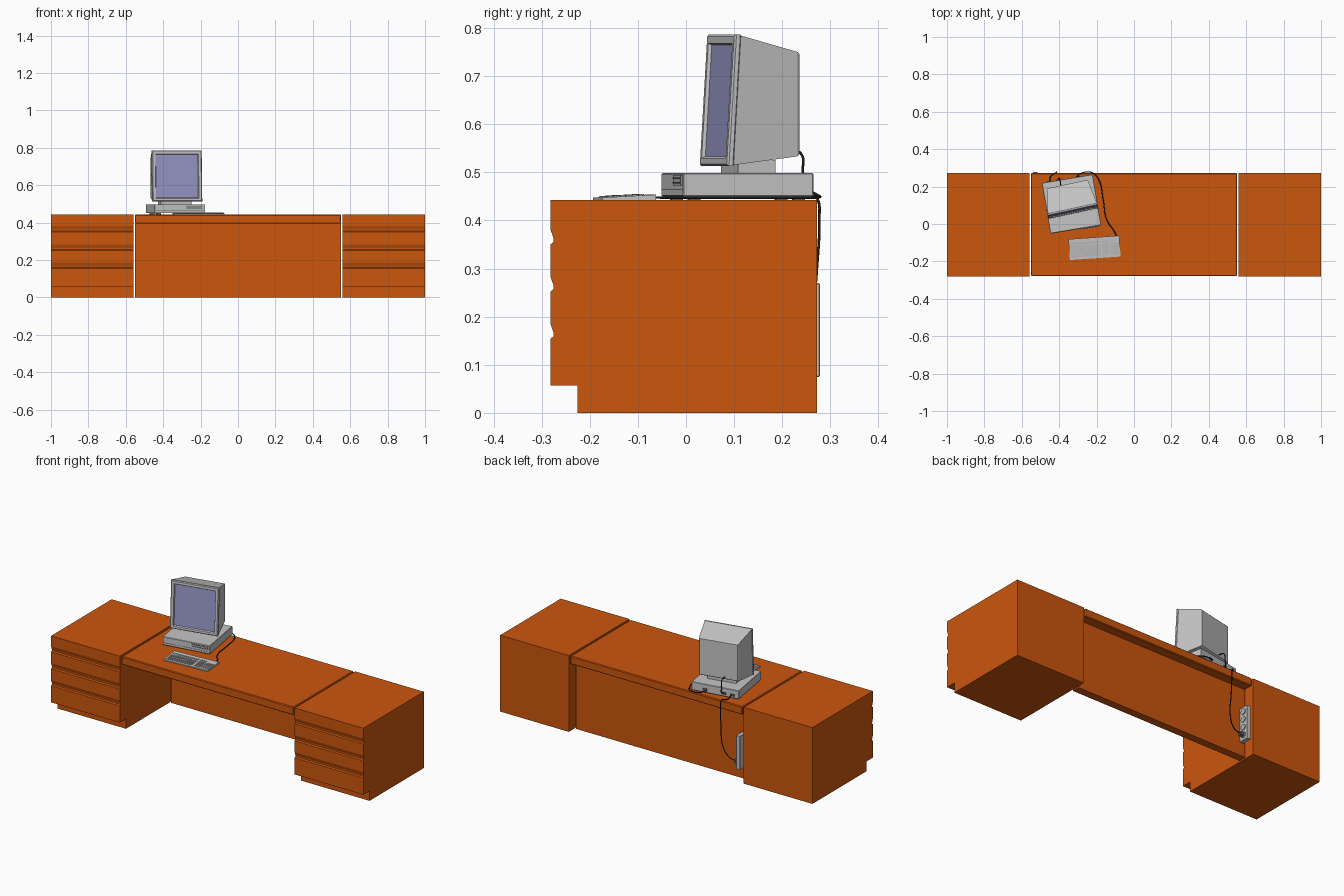
import bpy, bmesh, math
from mathutils import Matrix, Vector

if "Cube" in bpy.data.objects:
    bpy.data.objects.remove(bpy.data.objects["Cube"])


def mat(name, r, g, b):
    m = bpy.data.materials.new(name)
    m.diffuse_color = (r, g, b, 1)
    m.use_nodes = True
    m.node_tree.nodes["Principled BSDF"].inputs["Base Color"].default_value = m.diffuse_color
    return m


WOOD = mat("orange_wood", 0.6, 0.093, 0.004)
GREY = mat("light_grey", 0.56, 0.56, 0.56)
KEY = mat("key_grey", 0.46, 0.46, 0.46)
SCREEN = mat("screen_blue", 0.31, 0.31, 0.58)
DARK = mat("dark_grey", 0.12, 0.12, 0.12)
BLACK = mat("cable_black", 0.012, 0.012, 0.012)


def finish(name, bm, mats, matrix=None):
    bmesh.ops.recalc_face_normals(bm, faces=bm.faces)
    me = bpy.data.meshes.new(name)
    bm.to_mesh(me)
    bm.free()
    for m in mats:
        me.materials.append(m)
    ob = bpy.data.objects.new(name, me)
    if matrix:
        ob.matrix_world = matrix
    bpy.context.collection.objects.link(ob)
    return ob


def add_box(bm, x0, x1, y0, y1, z0, z1):
    m = Matrix.Translation(((x0 + x1) / 2, (y0 + y1) / 2, (z0 + z1) / 2))
    m = m @ Matrix.Diagonal((x1 - x0, y1 - y0, z1 - z0, 1))
    return bmesh.ops.create_cube(bm, size=1, matrix=m)["verts"]


def box(name, lim, m, matrix=None, bevel=0):
    bm = bmesh.new()
    add_box(bm, *lim)
    if bevel:
        bmesh.ops.bevel(bm, geom=bm.edges[:], offset=bevel, segments=1, affect='EDGES')
    return finish(name, bm, [m], matrix)


def prism(name, profile, x0, x1, m, matrix=None):
    """Extrude a (y, z) profile along x."""
    bm = bmesh.new()
    f = bm.faces.new([bm.verts.new((x0, y, z)) for y, z in profile])
    ext = bmesh.ops.extrude_face_region(bm, geom=[f])["geom"]
    bmesh.ops.translate(bm, vec=(x1 - x0, 0, 0),
                        verts=[v for v in ext if isinstance(v, bmesh.types.BMVert)])
    return finish(name, bm, [m], matrix)


def place(x, y, deg):
    return Matrix.Translation((x, y, 0)) @ Matrix.Rotation(math.radians(deg), 4, 'Z')


def cable(name, pts, r=0.0028):
    cu = bpy.data.curves.new(name, 'CURVE')
    cu.dimensions = '3D'
    cu.bevel_depth = r
    cu.bevel_resolution = 1
    cu.resolution_u = 6
    cu.use_fill_caps = True
    sp = cu.splines.new('BEZIER')
    sp.bezier_points.add(len(pts) - 1)
    for bp, p in zip(sp.bezier_points, pts):
        bp.co = p
        bp.handle_left_type = bp.handle_right_type = 'AUTO'
    cu.materials.append(BLACK)
    bpy.context.collection.objects.link(bpy.data.objects.new(name, cu))


# Drawer pedestals: toe kick and scooped finger pulls in the front profile
F, TOP = -0.282, 0.442
profile = [(0.272, 0), (0.272, TOP), (F, TOP)]
for zb in (0.35, 0.252, 0.154):
    profile += [(F, zb + 0.032), (F + 0.007, zb + 0.012), (F + 0.007, zb + 0.005), (F, zb)]
profile += [(F, 0.057), (-0.225, 0.057), (-0.225, 0)]
prism("left_drawer_pedestal", profile, -1, -0.56, WOOD)
prism("right_drawer_pedestal", profile, 0.56, 1, WOOD)

# Centre top and modesty panel
box("centre_top", (-0.551, 0.551, -0.279, 0.272, 0.395, TOP), WOOD, bevel=0.004)
box("modesty_panel", (-0.551, 0.551, 0.175, 0.22, 0, 0.396), WOOD)

# Computer case with feet, drive slots and rear sockets
C = place(-0.334, 0.107, 9.5)
W = 0.1375
box("computer_case", (-W, W, -W, W, 0.45, 0.498), GREY, C, 0.002)
bm = bmesh.new()
for sx in (-1, 1):
    for sy in (-1, 1):
        add_box(bm, sx * 0.11 - 0.012, sx * 0.11 + 0.012, sy * 0.11 - 0.012, sy * 0.11 + 0.012,
                TOP, 0.451)
finish("case_feet", bm, [DARK], C)
box("drive_panel", (0.03, 0.125, -W - 0.003, -W + 0.002, 0.472, 0.494), KEY, C)
bm = bmesh.new()
for z in (0.478, 0.488):
    add_box(bm, 0.036, 0.119, -W - 0.005, -W - 0.002, z - 0.0015, z + 0.0015)
finish("drive_slots", bm, [DARK], C)
box("case_front_groove", (-W + 0.01, W - 0.01, -W - 0.001, -W + 0.001, 0.463, 0.4645), DARK, C)
bm = bmesh.new()
for x in (-0.1, -0.05, 0.06):
    add_box(bm, x - 0.012, x + 0.012, W - 0.001, W + 0.003, 0.46, 0.474)
finish("case_rear_sockets", bm, [DARK], C)

# Monitor: lofted rectangular rings from the screen round the bezel to the back
M = place(-0.3235, 0.0565, 12.2)
rings = [(0.007, 0.115, 0.533, 0.764), (0, 0.118, 0.529, 0.768), (0, 0.132, 0.517, 0.782),
         (0.004, 0.1365, 0.513, 0.786), (0.012, 0.1365, 0.513, 0.786),
         (0.014, 0.134, 0.515, 0.784), (0.155, 0.113, 0.533, 0.75), (0.16, 0.109, 0.537, 0.745)]
bm = bmesh.new()
loops = []
for i, (y, hw, z0, z1) in enumerate(rings):
    tilt = 0.016 if i < 6 else 0
    loops.append([bm.verts.new((x, y + tilt * (z - 0.513) / 0.272, z))
                  for x, z in ((-hw, z0), (hw, z0), (hw, z1), (-hw, z1))])
for a, b in zip(loops, loops[1:]):
    for k in range(4):
        n = (k + 1) % 4
        bm.faces.new((a[k], a[n], b[n], b[k]))
bm.faces.new(loops[0]).material_index = 1
bm.faces.new(loops[-1])
finish("monitor", bm, [GREY, SCREEN], M)
box("monitor_stand", (-0.083, 0.083, 0.035, 0.115, 0.497, 0.526), GREY, M)

# Keyboard: wedge body with blocks of keys on the slope
K = place(-0.211, -0.1275, 4)
D = 0.056
prism("keyboard_body", [(-D, TOP), (D, TOP), (D, 0.4535), (-D, 0.4475)], -0.136, 0.136, GREY, K)
bm = bmesh.new()
pitch = 0.0125
for row in range(6):
    y = -0.038 + row * pitch + (0.005 if row == 5 else 0)
    z = 0.4505 + y * 0.0535
    for start, count in ((-0.128, 13), (0.042, 3), (0.084, 4)):
        if row == 0 and count == 13:
            spans = [(0, 1.5), (1.5, 3), (3, 10), (10, 11.5), (11.5, 13)]
        elif row == 5 and count == 4:
            continue
        else:
            spans = [(i, i + 1) for i in range(count)]
        p = 0.0122
        for a, b in spans:
            add_box(bm, start + a * p + 0.001, start + b * p - 0.001,
                    y - 0.0052, y + 0.0052, z - 0.002, z + 0.0025)
finish("keyboard_keys", bm, [KEY], K)

# Power strip behind the desk, sockets facing the knee space
box("power_strip", (-0.54, -0.515, 0.22, 0.278, 0.075, 0.27), GREY, bevel=0.002)
bm = bmesh.new()
for i in range(4):
    m = Matrix.Translation((-0.514, 0.25, 0.105 + i * 0.045)) @ Matrix.Rotation(math.pi / 2, 4, 'Y')
    bmesh.ops.create_cone(bm, cap_ends=True, segments=12, radius1=0.017, radius2=0.017,
                          depth=0.008, matrix=m)
finish("power_sockets", bm, [KEY])
box("power_plug", (-0.511, -0.49, 0.24, 0.26, 0.095, 0.115), DARK)

# Cables
cable("keyboard_cable", [(-0.092, -0.07, 0.448), (-0.105, -0.04, 0.447), (-0.145, 0.02, 0.447),
                         (-0.165, 0.13, 0.447), (-0.19, 0.24, 0.447), (-0.225, 0.275, 0.448),
                         (-0.28, 0.272, 0.453), (-0.31, 0.25, 0.465)])
cable("monitor_cable", [(-0.39, 0.2, 0.548), (-0.396, 0.238, 0.54), (-0.398, 0.243, 0.5),
                        (-0.4, 0.246, 0.475), (-0.41, 0.232, 0.467)])
cable("power_cable", [(-0.45, 0.228, 0.467), (-0.445, 0.255, 0.452), (-0.42, 0.273, 0.445),
                      (-0.415, 0.277, 0.4), (-0.415, 0.272, 0.3), (-0.42, 0.26, 0.17),
                      (-0.45, 0.252, 0.12), (-0.492, 0.25, 0.105)])
